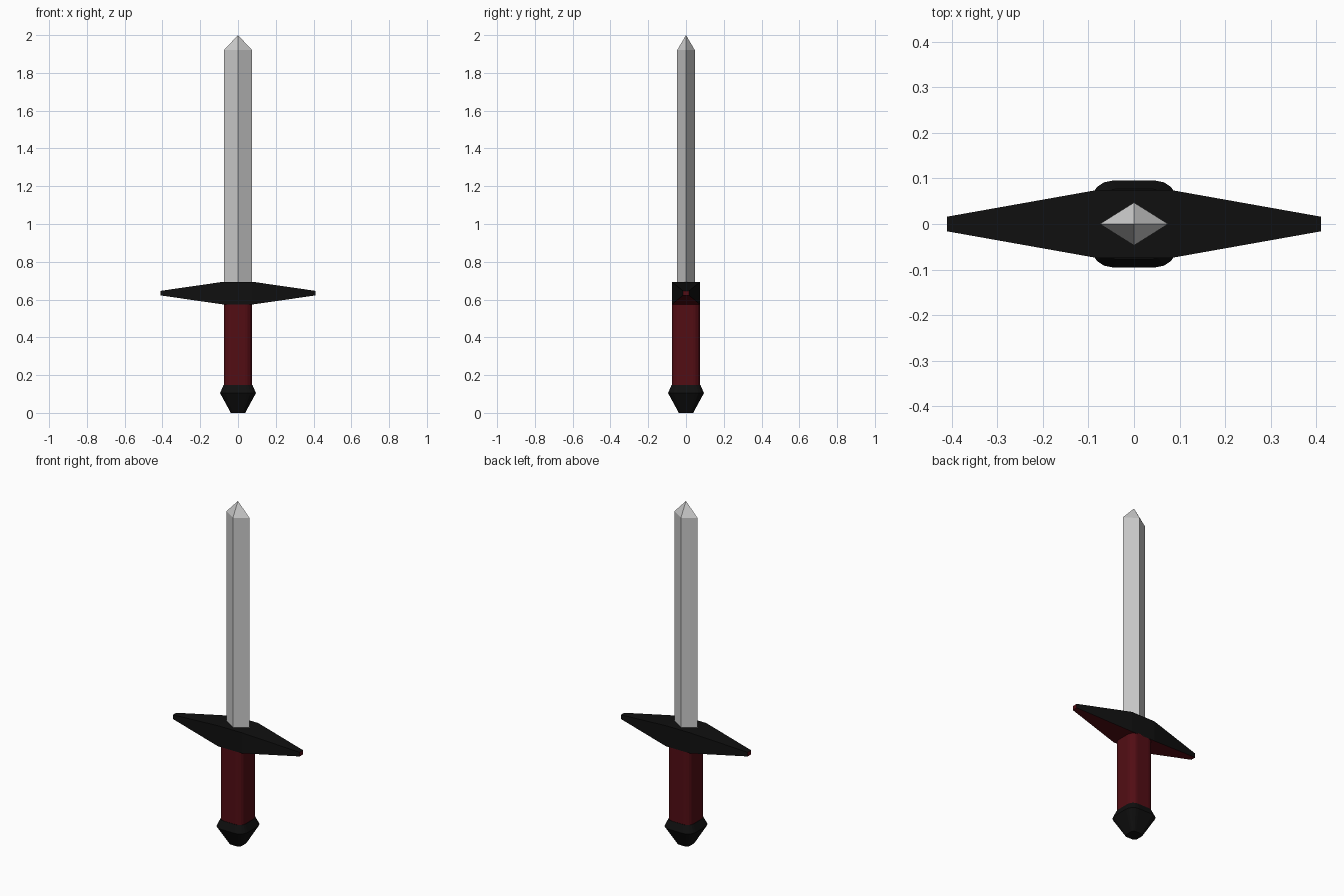
import bpy, bmesh, math
from mathutils import Vector

if "Cube" in bpy.data.objects:
    bpy.data.objects.remove(bpy.data.objects["Cube"])


def material(name, rgb):
    m = bpy.data.materials.new(name)
    m.diffuse_color = (*rgb, 1)
    m.use_nodes = True
    m.node_tree.nodes["Principled BSDF"].inputs["Base Color"].default_value = m.diffuse_color
    return m


BLACK = material("black", (0.005, 0.005, 0.005))
RED = material("dark_red", (0.085, 0.004, 0.007))


def loft(name, rings, mats=(), tip=None, red_faces=None):
    """Skin a stack of matching rings; close with caps or a point."""
    bm = bmesh.new()
    loops = [[bm.verts.new(p) for p in ring] for ring in rings]
    n = len(loops[0])
    for a, b in zip(loops, loops[1:]):
        for i in range(n):
            j = (i + 1) % n
            bm.faces.new((a[i], a[j], b[j], b[i]))
    bm.faces.new(loops[0][::-1])
    if tip:
        t = bm.verts.new(tip)
        for i in range(n):
            bm.faces.new((loops[-1][i], loops[-1][(i + 1) % n], t))
    else:
        bm.faces.new(loops[-1])
    bmesh.ops.recalc_face_normals(bm, faces=bm.faces)
    if red_faces:
        for f in bm.faces:
            f.material_index = int(red_faces(f))
    me = bpy.data.meshes.new(name)
    bm.to_mesh(me)
    bm.free()
    for m in mats:
        me.materials.append(m)
    ob = bpy.data.objects.new(name, me)
    bpy.context.collection.objects.link(ob)
    return ob


def rounded_square(half, radius, z, seg=4):
    c = half - radius
    pts = []
    for q, (sx, sy) in enumerate(((1, 1), (-1, 1), (-1, -1), (1, -1))):
        for k in range(seg + 1):
            a = math.pi / 2 * (q + k / seg)
            pts.append(Vector((sx * c + radius * math.cos(a),
                               sy * c + radius * math.sin(a), z)))
    return pts


def diamond(z, w=0.075, d=0.047):
    return [(w, 0, z), (0, d, z), (-w, 0, z), (0, -d, z)]


def guard_section(x, hy, hz, zc=0.634):
    return [(x, -hy, zc - hz), (x, hy, zc - hz), (x, hy, zc + hz), (x, -hy, zc + hz)]


# Blade: diamond section with a short point
loft("blade", [diamond(0.66), diamond(1.92)], tip=(0, 0, 2.0))

# Crossguard: black, with red wing undersides and end caps
loft("crossguard",
     [guard_section(-0.41, 0.016, 0.012), guard_section(-0.078, 0.075, 0.06),
      guard_section(0.078, 0.075, 0.06), guard_section(0.41, 0.016, 0.012)],
     (BLACK, RED),
     red_faces=lambda f: f.normal.z < -0.7 or abs(f.normal.x) > 0.9)

# Grip: rounded square column
loft("grip", [rounded_square(0.075, 0.038, z) for z in (0.14, 0.58)], (RED,))

# Pommel: flares out, then tapers to the base
loft("pommel", [rounded_square(h, h * 0.5, z) for h, z in
                ((0.038, 0.0), (0.095, 0.105), (0.077, 0.147))], (BLACK,))
